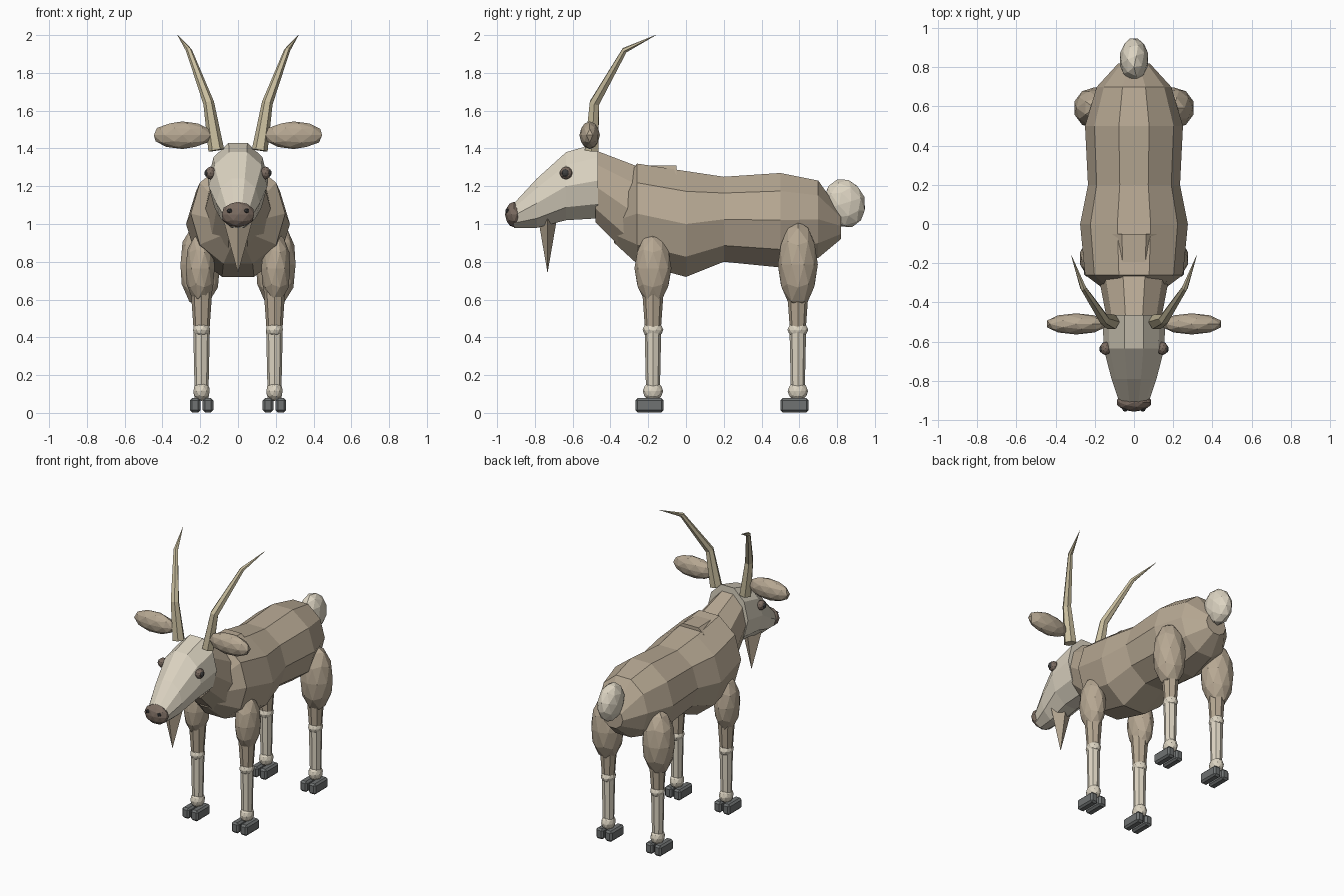
import bpy, bmesh, math
from mathutils import Vector, Matrix

if "Cube" in bpy.data.objects:
    bpy.data.objects.remove(bpy.data.objects["Cube"])


def mat(name, rgb):
    m = bpy.data.materials.new(name)
    m.diffuse_color = (*rgb, 1)
    m.use_nodes = True
    m.node_tree.nodes["Principled BSDF"].inputs["Base Color"].default_value = m.diffuse_color
    return m


BROWN = mat("brown_coat", (0.47, 0.39, 0.29))
CREAM = mat("cream_coat", (0.72, 0.66, 0.54))
HORN = mat("horn_tan", (0.58, 0.51, 0.34))
DARK = mat("dark_brown", (0.20, 0.15, 0.12))
BLACK = mat("black", (0.05, 0.05, 0.05))
HOOF = mat("hoof_grey", (0.16, 0.17, 0.17))


def finish(bm, name, material):
    bmesh.ops.recalc_face_normals(bm, faces=bm.faces)
    me = bpy.data.meshes.new(name)
    bm.to_mesh(me)
    bm.free()
    me.materials.append(material)
    ob = bpy.data.objects.new(name, me)
    bpy.context.collection.objects.link(ob)
    return ob


def skin(rings, name, material):
    """Join rings of points into a capped tube."""
    bm = bmesh.new()
    loops = [[bm.verts.new(p) for p in ring] for ring in rings]
    n = len(loops[0])
    for a, b in zip(loops, loops[1:]):
        for i in range(n):
            j = (i + 1) % n
            bm.faces.new((a[i], a[j], b[j], b[i]))
    bm.faces.new(loops[0])
    bm.faces.new(loops[-1])
    return finish(bm, name, material)


def trunk(name, sections, sides, material):
    """Loft along y through (y, bottom, top, half width), flat on top."""
    rings = []
    for y, lo, hi, rx in sections:
        rz = (hi - lo) / 2 / math.cos(math.pi / sides)
        angles = [math.pi / 2 + (i + 0.5) * math.tau / sides for i in range(sides)]
        rings.append([(rx * math.cos(a), y, (lo + hi) / 2 + rz * math.sin(a)) for a in angles])
    return skin(rings, name, material)


def limb(name, path, sides, material):
    """Tube through (x, y, z, radius) points."""
    pts = [Vector(p[:3]) for p in path]
    rings = []
    for i, p in enumerate(pts):
        d = pts[min(i + 1, len(pts) - 1)] - pts[max(i - 1, 0)]
        q = Vector((0, 0, 1)).rotation_difference(d)
        r = path[i][3]
        rings.append([p + q @ Vector((r * math.cos(k * math.tau / sides),
                                      r * math.sin(k * math.tau / sides), 0))
                      for k in range(sides)])
    return skin(rings, name, material)


def blob(name, loc, size, material, detail=2, tilt=0):
    bm = bmesh.new()
    bmesh.ops.create_icosphere(bm, subdivisions=detail, radius=1)
    m = Matrix.Translation(loc) @ Matrix.Rotation(tilt, 4, 'X') @ Matrix.Diagonal((*size, 1))
    bm.transform(m)
    return finish(bm, name, material)


def box(name, loc, size, material):
    bm = bmesh.new()
    bmesh.ops.create_cube(bm, size=1)
    bm.transform(Matrix.Translation(loc) @ Matrix.Diagonal((*size, 1)))
    ob = finish(bm, name, material)
    b = ob.modifiers.new("bevel", 'BEVEL')
    b.width = 0.012
    b.segments = 1
    return ob


# Body, neck and head
trunk("body", [(-0.38, 0.90, 1.13, 0.09), (-0.26, 0.79, 1.32, 0.25), (0, 0.72, 1.28, 0.275),
               (0.2, 0.80, 1.25, 0.235), (0.5, 0.77, 1.27, 0.25), (0.70, 0.82, 1.23, 0.19),
               (0.82, 0.92, 1.06, 0.08)], 10, BROWN)
trunk("neck", [(-0.48, 1.01, 1.39, 0.14), (-0.27, 0.80, 1.31, 0.18), (-0.05, 0.85, 1.31, 0.2)],
      10, BROWN)
trunk("head", [(-0.465, 1.03, 1.43, 0.16), (-0.635, 1.02, 1.38, 0.155),
               (-0.79, 0.98, 1.24, 0.115), (-0.91, 0.98, 1.11, 0.075)], 10, CREAM)

# Muzzle, beard and tail
blob("nose", (0, -0.91, 1.05), (0.09, 0.048, 0.068), DARK)
bm = bmesh.new()
bmesh.ops.create_cone(bm, cap_ends=True, segments=4, radius1=0, radius2=1, depth=0.29)
bm.transform(Matrix.Translation((0, -0.733, 0.885)) @ Matrix.Diagonal((0.08, 0.05, 1, 1)))
finish(bm, "beard", BROWN)
blob("tail", (0, 0.84, 1.11), (0.075, 0.11, 0.132), CREAM, 2, 0.3)

for s, side in ((-1, "left"), (1, "right")):
    # Face details
    blob("nostril_" + side, (s * 0.045, -0.945, 1.07), (0.016, 0.014, 0.014), BLACK, 1)
    blob("eye_" + side, (s * 0.145, -0.635, 1.27), (0.028, 0.034, 0.034), DARK)
    blob("pupil_" + side, (s * 0.162, -0.638, 1.27), (0.016, 0.02, 0.022), BLACK)
    blob("ear_" + side, (s * 0.295, -0.51, 1.47), (0.158, 0.054, 0.073), BROWN)
    limb("horn_" + side, [(s * 0.115, -0.50, 1.39, 0.042), (s * 0.155, -0.485, 1.64, 0.029),
                          (s * 0.26, -0.325, 1.92, 0.016), (s * 0.32, -0.16, 2.0, 0.001)], 6, HORN)

    # Legs
    x = s * 0.193
    for y, end, zc, size in ((-0.175, "front_", 0.765, (0.08, 0.098, 0.19)),
                             (0.592, "back_", 0.785, (0.11, 0.106, 0.23))):
        tag = end + side
        blob("thigh_" + tag, (s * 0.2, y, zc), size, BROWN)
        limb("upper_leg_" + tag, [(x, y, 0.44, 0.042), (x, y, 0.76, 0.065)], 8, BROWN)
        blob("knee_" + tag, (x, y, 0.44), (0.047, 0.055, 0.042), CREAM)
        limb("lower_leg_" + tag, [(x, y, 0.08, 0.036), (x, y, 0.44, 0.044)], 8, CREAM)
        blob("ankle_" + tag, (x, y, 0.115), (0.045, 0.054, 0.052), CREAM)
        for k, toe in ((-1, "a"), (1, "b")):
            box("hoof_" + toe + "_" + tag, (x + k * 0.034, y - 0.018, 0.04),
                (0.056, 0.15, 0.075), HOOF)
